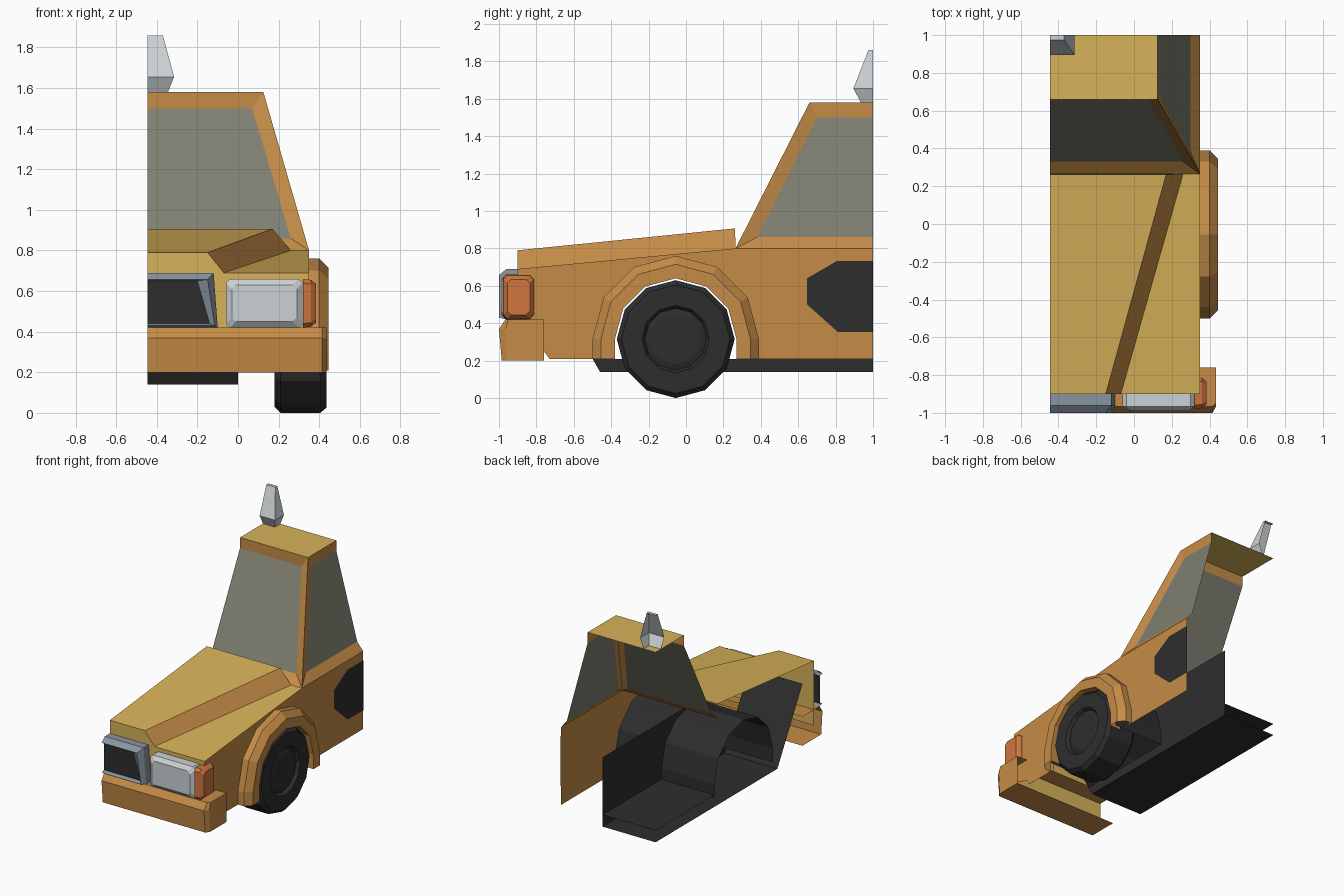
import bpy, bmesh, math
from mathutils import Vector

if "Cube" in bpy.data.objects:
    bpy.data.objects.remove(bpy.data.objects["Cube"])


def material(name, r, g, b):
    m = bpy.data.materials.new(name)
    m.diffuse_color = (r, g, b, 1)
    m.use_nodes = True
    m.node_tree.nodes["Principled BSDF"].inputs["Base Color"].default_value = m.diffuse_color
    return m


YELLOW = material("body yellow", 0.68, 0.445, 0.10)
ORANGE = material("body orange", 0.56, 0.262, 0.063)
GLASS = material("window grey", 0.21, 0.21, 0.165)
BLACK = material("black", 0.027, 0.027, 0.027)
LAMP = material("lamp white", 0.60, 0.64, 0.66)
CHROME = material("trim grey", 0.25, 0.30, 0.35)
AMBER = material("indicator amber", 0.62, 0.18, 0.05)

MID = -0.445               # open centre plane of the section
REAR = 1.0                 # open rear plane
INSIDE = (MID, 0.7, 0.5)   # point inside the body, used to face normals outward
SIDE = 0.35                # flat body side
AY, AZ = -0.055, 0.315     # axle


def build(name, faces, mats, inside=INSIDE):
    """faces: list of (points, material index); normals point away from inside."""
    bm = bmesh.new()
    for pts, mi in faces:
        f = bm.faces.new([bm.verts.new(p) for p in pts])
        f.material_index = mi
        f.normal_update()
        if f.normal.dot(f.calc_center_median() - Vector(inside)) < 0:
            f.normal_flip()
    bmesh.ops.remove_doubles(bm, verts=bm.verts, dist=1e-4)
    me = bpy.data.meshes.new(name)
    bm.to_mesh(me)
    bm.free()
    for m in mats:
        me.materials.append(m)
    ob = bpy.data.objects.new(name, me)
    bpy.context.collection.objects.link(ob)
    return ob


def loft(rings, closed=True, cap_start=False, cap_end=False, mi=0, cap_mi=0):
    """Faces bridging successive rings of equal length."""
    out = []
    for a, b in zip(rings, rings[1:]):
        n = len(a)
        for i in range(n if closed else n - 1):
            j = (i + 1) % n
            out.append(([a[i], a[j], b[j], b[i]], mi))
    if cap_start:
        out.append((rings[0], cap_mi))
    if cap_end:
        out.append((rings[-1], cap_mi))
    return out


def chamfered(u0, u1, v0, v1, c):
    """Rectangle with cut corners."""
    return [(u0 + c, v0), (u1 - c, v0), (u1, v0 + c), (u1, v1 - c),
            (u1 - c, v1), (u0 + c, v1), (u0, v1 - c), (u0, v0 + c)]


def arch(r, x, bottom=0.21):
    """Half of a 12-gon around the axle with straight legs."""
    pts = [(x, AY - r, bottom)]
    for k in range(7):
        a = math.pi - k * math.pi / 6
        pts.append((x, AY + r * math.cos(a), AZ + r * math.sin(a)))
    return pts + [(x, AY + r, bottom)]


def circle(r, x):
    return [(x, AY + r * math.sin(k * math.pi / 6), AZ + r * math.cos(k * math.pi / 6))
            for k in range(12)]


# Body side with wheel opening
outline = [(SIDE, REAR, 0.21), (SIDE, REAR, 0.8), (SIDE, 0.265, 0.8), (SIDE, -0.9, 0.69),
           (SIDE, -0.9, 0.3), (SIDE, -0.76, 0.25), (SIDE, -0.73, 0.21)]
build("body_side", [(outline + arch(0.41, SIDE), 0)], [ORANGE])

# Dark side panel
build("side_panel", [([(0.353, y, z) for y, z in
      [(1, 0.733), (0.807, 0.733), (0.647, 0.64), (0.647, 0.5), (0.812, 0.353), (1, 0.353)]], 0)],
      [BLACK])

# Bonnet: raised centre, sloping edge strip, outer shelf, nose
n0, n1 = (-0.15, -0.9, 0.79), (0.17, 0.262, 0.907)
s0, s1 = (-0.07, -0.9, 0.69), (0.26, 0.265, 0.8)
build("bonnet", [
    ([(MID, -0.9, 0.79), n0, n1, (MID, 0.262, 0.907)], 0),
    ([n0, s0, s1, n1], 1),
    ([s0, (SIDE, -0.9, 0.69), (SIDE, 0.265, 0.8), s1], 0),
    ([(MID, -0.9, 0.79), n0, s0, (SIDE, -0.9, 0.69), (SIDE, -0.9, 0.3), (MID, -0.9, 0.3)], 0),
], [YELLOW, ORANGE], (MID, 0, 0.3))

# Cabin: roof, frame around recessed glass
A, B = (SIDE, 0.265, 0.8), (0.125, 0.66, 1.58)
AM, BM = (MID, 0.265, 0.8), (MID, 0.66, 1.58)
AR, BR = (SIDE, REAR, 0.8), (0.125, REAR, 1.58)
w0, w1 = (0.26, 0.33, 0.86), (0.07, 0.66, 1.5)
w0m, w1m = (MID, 0.33, 0.86), (MID, 0.66, 1.5)
g0, g1 = (0.30, 0.38, 0.86), (0.125, 0.70, 1.5)
g0r, g1r = (0.30, REAR, 0.86), (0.125, REAR, 1.5)
build("cabin", [
    ([BM, B, BR, (MID, REAR, 1.58)], 0),
    ([AM, A, w0, w0m], 1), ([A, B, w1, w0], 1), ([BM, B, w1, w1m], 1),
    ([A, AR, g0r, g0], 1), ([A, g0, g1, B], 1), ([B, g1, g1r, BR], 1),
    ([w0m, w0, w1, w1m], 2), ([g0, g0r, g1r, g1], 2),
], [YELLOW, ORANGE, GLASS], (MID, REAR, 1.1))

# Wheel arch flare
build("wheel_arch", loft([arch(0.445, SIDE), arch(0.445, 0.40), arch(0.40, 0.445),
                          arch(0.325, 0.445), arch(0.325, SIDE)], closed=False),
      [ORANGE], (0.3, AY, AZ))

# Wheel well tunnel running to the centre
build("wheel_well", loft([arch(0.35, 0.42), arch(0.35, MID)], closed=False),
      [BLACK], (0, AY, AZ))

# Wheel: tyre with cut shoulders, recessed hub
build("wheel", loft([circle(0.285, 0.18), circle(0.315, 0.21), circle(0.315, 0.405),
                     circle(0.29, 0.435), circle(0.18, 0.435), circle(0.165, 0.41),
                     circle(0.135, 0.42)], cap_start=True, cap_end=True),
      [BLACK], (0.3, AY, AZ))

# Chassis: belly, floor, inner wall and sloping front panel
build("chassis", [
    ([(MID, -0.46, 0.14), (0, -0.46, 0.14), (0, REAR, 0.14), (MID, REAR, 0.14)], 0),
    ([(MID, 0.29, 0.23), (0, 0.29, 0.23), (0, REAR, 0.23), (MID, REAR, 0.23)], 0),
    ([(0, AY, 0.665), (0, REAR, 0.665), (0, REAR, 0.14), (0, 0.295, 0.14), (0, 0.295, 0.315),
      (0, 0.248, 0.49), (0, 0.12, 0.618)], 0),
    ([(0, -0.405, 0.14), (0, 0.295, 0.14), (0, 0.295, 0.21), (0, -0.405, 0.21)], 0),
    ([(0, -0.46, 0.14), (0, -0.405, 0.14), (0, -0.405, 0.21), (0, -0.50, 0.21)], 0),
    ([(MID, -0.46, 0.14), (0, -0.46, 0.14), (0, -0.76, 0.67), (MID, -0.76, 0.67)], 0),
], [BLACK], (MID, 0.5, 0.4))

# Bumper with bevelled top edge and wrapped end
profile = [(-0.76, 0.2), (-0.985, 0.2), (-1.0, 0.37), (-0.965, 0.42), (-0.76, 0.42)]
end = [(-0.76, 0.2), (-0.955, 0.2), (-0.965, 0.37), (-0.95, 0.42), (-0.76, 0.42)]
build("bumper", loft([[(MID, y, z) for y, z in profile], [(0.415, y, z) for y, z in profile],
                      [(0.435, y, z) for y, z in end]], closed=False, cap_end=True),
      [ORANGE], (0, -0.85, 0.3))


# Grille: trim frame around a dark recessed panel
def grille_ring(y, xt, xb, zt, zb):
    return [(MID, y, zt), (xt, y, zt), (xb, y, zb), (MID, y, zb)]


frame = [grille_ring(-0.9, -0.12, -0.10, 0.69, 0.42), grille_ring(-0.96, -0.12, -0.10, 0.69, 0.42),
         grille_ring(-1.0, -0.15, -0.115, 0.657, 0.43), grille_ring(-0.97, -0.20, -0.14, 0.65, 0.44)]
build("grille", loft(frame, closed=False, cap_end=True, cap_mi=1), [CHROME, BLACK],
      (-0.3, -0.9, 0.55))


# Headlamp and corner indicator
def lamp_ring(y, d):
    return [(x, y, z) for x, z in chamfered(-0.06 + d, 0.32 - d, 0.42 + d, 0.66 - d, 0.02)]


build("headlamp", loft([lamp_ring(-0.9, 0), lamp_ring(-0.965, 0), lamp_ring(-0.99, 0.03)],
                       cap_end=True), [LAMP], (0.13, -0.9, 0.54))


def indicator_ring(x, d):
    return [(x, y, z) for y, z in chamfered(-0.98 + d, -0.81 - d, 0.42 + d, 0.66 - d, 0.02)]


build("indicator", loft([indicator_ring(0.32, 0), indicator_ring(0.36, 0.005),
                         indicator_ring(0.385, 0.025)], cap_start=True, cap_end=True),
      [AMBER], (0.34, -0.9, 0.54))


# Roof light
def sign_ring(z, x, y):
    return [(MID, y, z), (x, y, z), (x, REAR, z)]


build("roof_light", loft([sign_ring(1.58, -0.345, 0.935), sign_ring(1.655, -0.315, 0.895),
                          sign_ring(1.86, -0.37, 0.975)], closed=False) +
      [([(MID, 0.975, 1.86), (-0.37, 0.975, 1.86), (-0.37, REAR, 1.86), (MID, REAR, 1.86)], 0)],
      [LAMP], (MID, REAR, 1.7))
